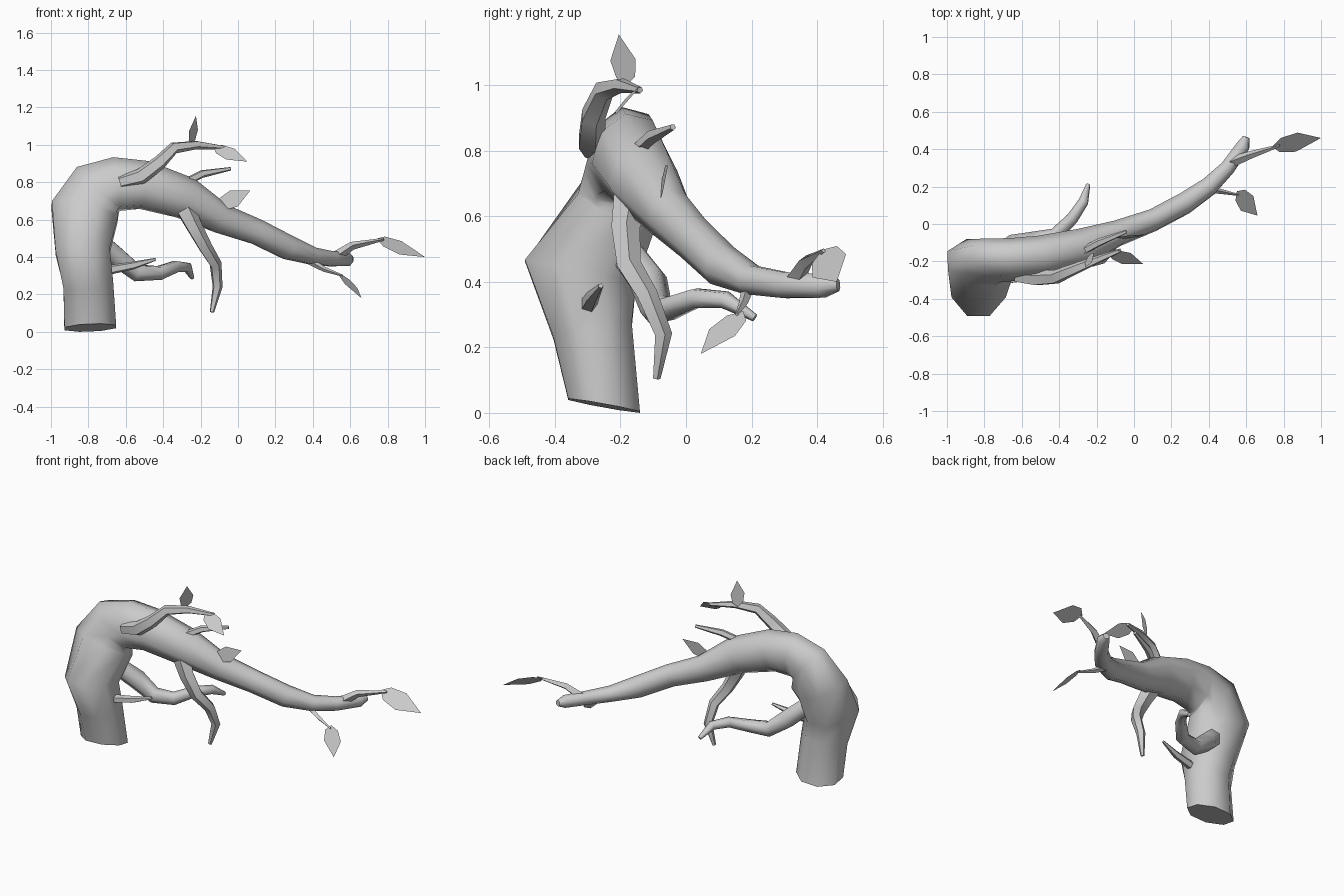
import bpy, math
from mathutils import Vector

if "Cube" in bpy.data.objects:
    bpy.data.objects.remove(bpy.data.objects["Cube"])


def make(name, verts, faces, smooth=True):
    me = bpy.data.meshes.new(name)
    me.from_pydata([tuple(v) for v in verts], [], faces)
    me.update()
    ob = bpy.data.objects.new(name, me)
    bpy.context.collection.objects.link(ob)
    if smooth:
        bpy.ops.object.select_all(action='DESELECT')
        bpy.context.view_layer.objects.active = ob
        ob.select_set(True)
        bpy.ops.object.shade_smooth_by_angle(angle=math.radians(62))
    return ob


def tube(name, pts, sides=5, side_dir=(0, 1, 0), phase=0.0, scale=1.0):
    """Tapered tube; each point is x, y, z, side radius[, other radius]."""
    cs = [Vector(p[:3]) for p in pts]
    verts, faces, n = [], [], len(pts)
    u = Vector(side_dir)
    for i, p in enumerate(pts):
        a, b = cs[max(i - 1, 0)], cs[min(i + 1, n - 1)]
        t = (b - a).normalized()
        u = (u - t * u.dot(t)).normalized()
        v = t.cross(u)
        for k in range(sides):
            ang = 2 * math.pi * (k + phase) / sides
            verts.append(cs[i] + u * math.cos(ang) * p[3] * scale
                         + v * math.sin(ang) * p[-1] * scale)
    for i in range(n - 1):
        for k in range(sides):
            m = (k + 1) % sides
            faces.append((i * sides + k, i * sides + m,
                          (i + 1) * sides + m, (i + 1) * sides + k))
    faces.append(tuple(reversed(range(sides))))
    faces.append(tuple(range((n - 1) * sides, n * sides)))
    return make(name, verts, faces)


def leaf(name, base, tip, across, width):
    """Flat pointed leaf."""
    b, t = Vector(base), Vector(tip)
    d = t - b
    w = Vector(across)
    w = (w - d * w.dot(d) / d.length_squared).normalized() * width / 2
    outline = [(0, 0), (.16, .75), (.5, 1), (1, 0), (.5, -1), (.16, -.75)]
    make(name, [b + d * s + w * k for s, k in outline], [tuple(range(6))], False)


# Trunk bending over into the long main branch
trunk = tube("trunk", [
    (-.79, -.25, .025, .112, .14), (-.80, -.285, .25, .123, .135),
    (-.83, -.322, .43, .175, .147), (-.82, -.205, .64, .13, .183),
    (-.75, -.195, .755, .105, .165), (-.65, -.19, .79, .105, .14),
    (-.50, -.175, .785, .105, .125), (-.28, -.13, .715, .10, .108),
    (-.09, -.05, .605, .066, .077), (.10, .02, .535, .057, .066),
    (.27, .11, .45, .057, .063), (.40, .20, .405, .05, .045),
    (.50, .30, .39, .04, .04), (.585, .42, .388, .036, .036),
    (.60, .465, .39, .018, .018)], 8, phase=.5, scale=1.07)
# Slanted saw cut at the foot
for v in trunk.data.vertices[:8]:
    v.co.z = .025 - .18 * (v.co.y + .25) + .04 * (v.co.x + .79)
low = min(v.co.z for v in trunk.data.vertices[:8])
for v in trunk.data.vertices[:8]:
    v.co.z -= low

# Side branches
tube("upper_branch", [
    (-.63, -.28, .80, .035), (-.52, -.29, .83, .045), (-.42, -.285, .905, .04),
    (-.34, -.25, .985, .033), (-.22, -.20, 1.0, .024), (-.07, -.14, .985, .01)])
tube("middle_twig", [
    (-.30, -.16, .79, .022), (-.19, -.10, .845, .022), (-.04, -.04, .872, .01)])
tube("hanging_branch", [
    (-.28, -.17, .65, .055), (-.235, -.185, .56, .046), (-.175, -.175, .45, .039),
    (-.12, -.12, .36, .034), (-.11, -.07, .24, .028), (-.14, -.09, .105, .012)],
    side_dir=(1, 0, 0))
tube("rear_branch", [
    (-.76, -.19, .50, .055), (-.65, -.115, .40, .06), (-.54, -.09, .315, .05),
    (-.42, -.06, .315, .04), (-.33, .03, .35, .033), (-.27, .12, .345, .028),
    (-.245, .21, .29, .012)], 6)
tube("lower_twig", [
    (-.72, -.30, .325, .028), (-.56, -.285, .355, .022), (-.44, -.26, .388, .008)])

# Leaf stems at the branch end
tube("tip_stem", [
    (.52, .33, .40, .03), (.61, .365, .46, .022), (.78, .42, .495, .007)], 4)
tube("drooping_stem", [
    (.37, .19, .385, .02), (.46, .175, .335, .014), (.56, .155, .30, .005)], 4)

# Leaves: base, tip, direction across, width
leaf("tip_leaf", (.74, .415, .498), (1.0, .46, .40), (0, .8, .6), .125)
leaf("drooping_leaf", (.55, .175, .31), (.66, .045, .18), (-.19, -.22, .06), .105)
leaf("upright_leaf", (-.25, -.18, 1.0), (-.225, -.205, 1.155), (.5, .85, 0), .09)
leaf("upper_leaf", (-.13, -.155, .99), (.05, -.215, .91), (.2, .7, .7), .095)
leaf("middle_leaf", (-.11, -.08, .67), (.065, -.055, .755), (-.3, .1, .9), .095)
